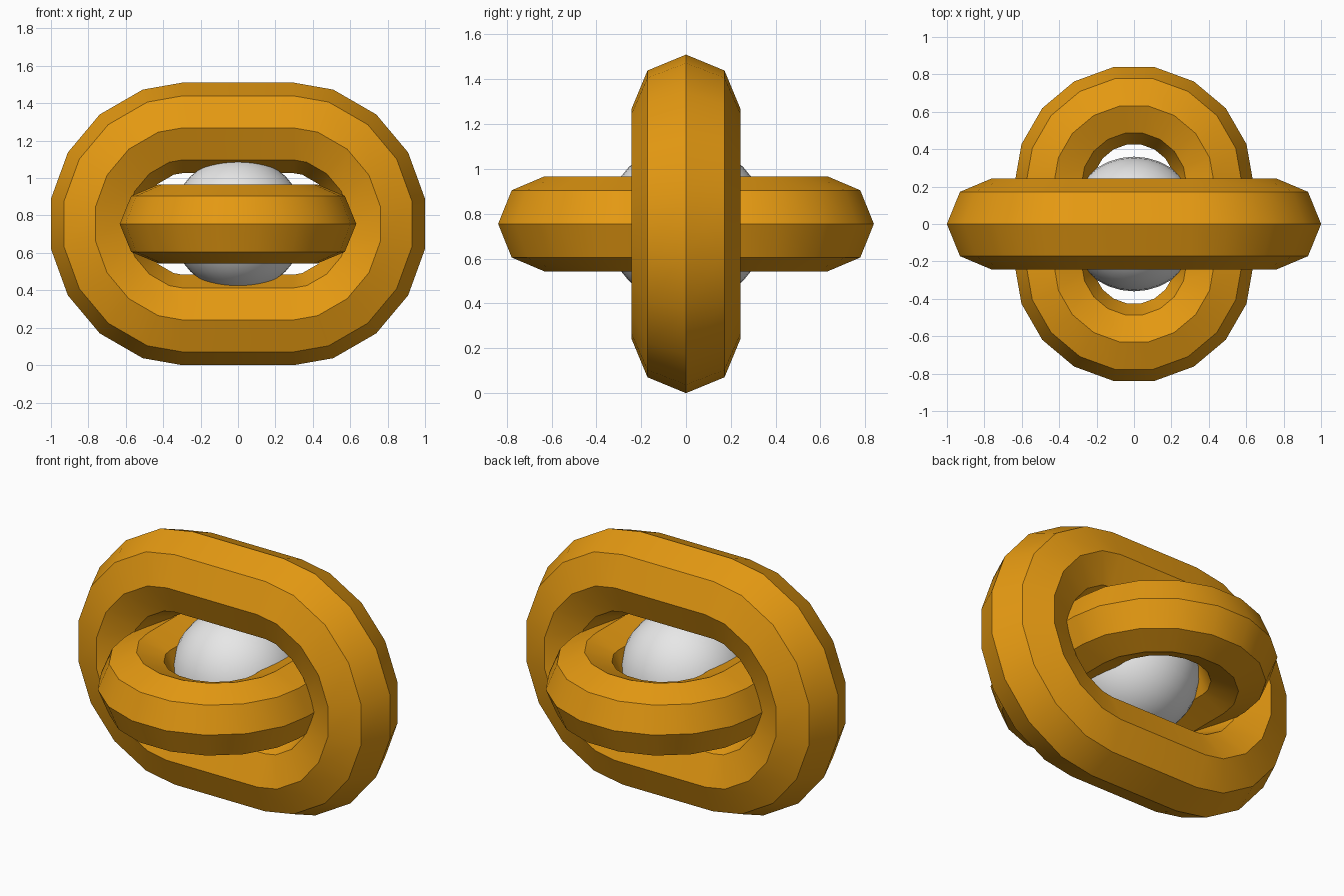
import bpy, bmesh, math

if "Cube" in bpy.data.objects:
    bpy.data.objects.remove(bpy.data.objects["Cube"])

MID = 0.755  # height of the common centre


def material(name, rgb):
    m = bpy.data.materials.new(name)
    m.diffuse_color = (*rgb, 1)
    m.use_nodes = True
    m.node_tree.nodes["Principled BSDF"].inputs["Base Color"].default_value = m.diffuse_color
    return m


gold = material("golden orange", (0.78, 0.32, 0.006))
white = material("soft white", (0.8, 0.8, 0.8))


def link_ring(name, major, minor, thick, shift, cut, place):
    """Octagonal tube: two faceted half rings joined by straight lengths."""
    def section(kind):
        pts = []
        for k in range(8):
            b = k * math.pi / 4
            rho = major + minor * math.cos(b)
            if abs(kind) == 90:  # where the bend meets the straight length
                s70, c70 = math.sin(math.radians(70)), math.cos(math.radians(70))
                t = 1 - cut / (rho * c70)
                u, v = cut, math.copysign(rho * (s70 + (1 - s70) * t), kind)
            else:
                a = math.radians(kind)
                u, v = rho * math.cos(a), rho * math.sin(a)
            pts.append((u + shift, v, thick * math.sin(b)))
        return pts

    half = [section(k) for k in range(-90, 91, 20) if abs(k) != 90]
    half = [section(-90)] + [section(k) for k in range(-70, 71, 20)] + [section(90)]
    loops = half + [[(-u, -v, w) for u, v, w in s] for s in half]
    bm = bmesh.new()
    rows = [[bm.verts.new(place(*p)) for p in s] for s in loops]
    for i, row in enumerate(rows):
        nxt = rows[(i + 1) % len(rows)]
        for k in range(8):
            j = (k + 1) % 8
            bm.faces.new((row[k], nxt[k], nxt[j], row[j]))
    bmesh.ops.recalc_face_normals(bm, faces=bm.faces)
    finish(name, bm, gold)


def finish(name, bm, mat):
    me = bpy.data.meshes.new(name)
    bm.to_mesh(me)
    bm.free()
    me.materials.append(mat)
    ob = bpy.data.objects.new(name, me)
    bpy.context.collection.objects.link(ob)
    bpy.ops.object.select_all(action='DESELECT')
    ob.select_set(True)
    bpy.context.view_layer.objects.active = ob
    bpy.ops.object.shade_smooth_by_angle(angle=math.radians(30))
    ob.location.z = MID


# Large upright ring, long along x
link_ring("upright_ring", 0.522, 0.242, 0.243, 0.248, 0.05,
          lambda u, v, w: (u, w, v))
# Smaller level ring, long along y
link_ring("level_ring", 0.43, 0.21, 0.212, 0.208, 0.042,
          lambda u, v, w: (v, u, w))

# Ball in the middle
ball = bmesh.new()
bmesh.ops.create_uvsphere(ball, u_segments=32, v_segments=16, radius=0.36)
finish("centre_ball", ball, white)
